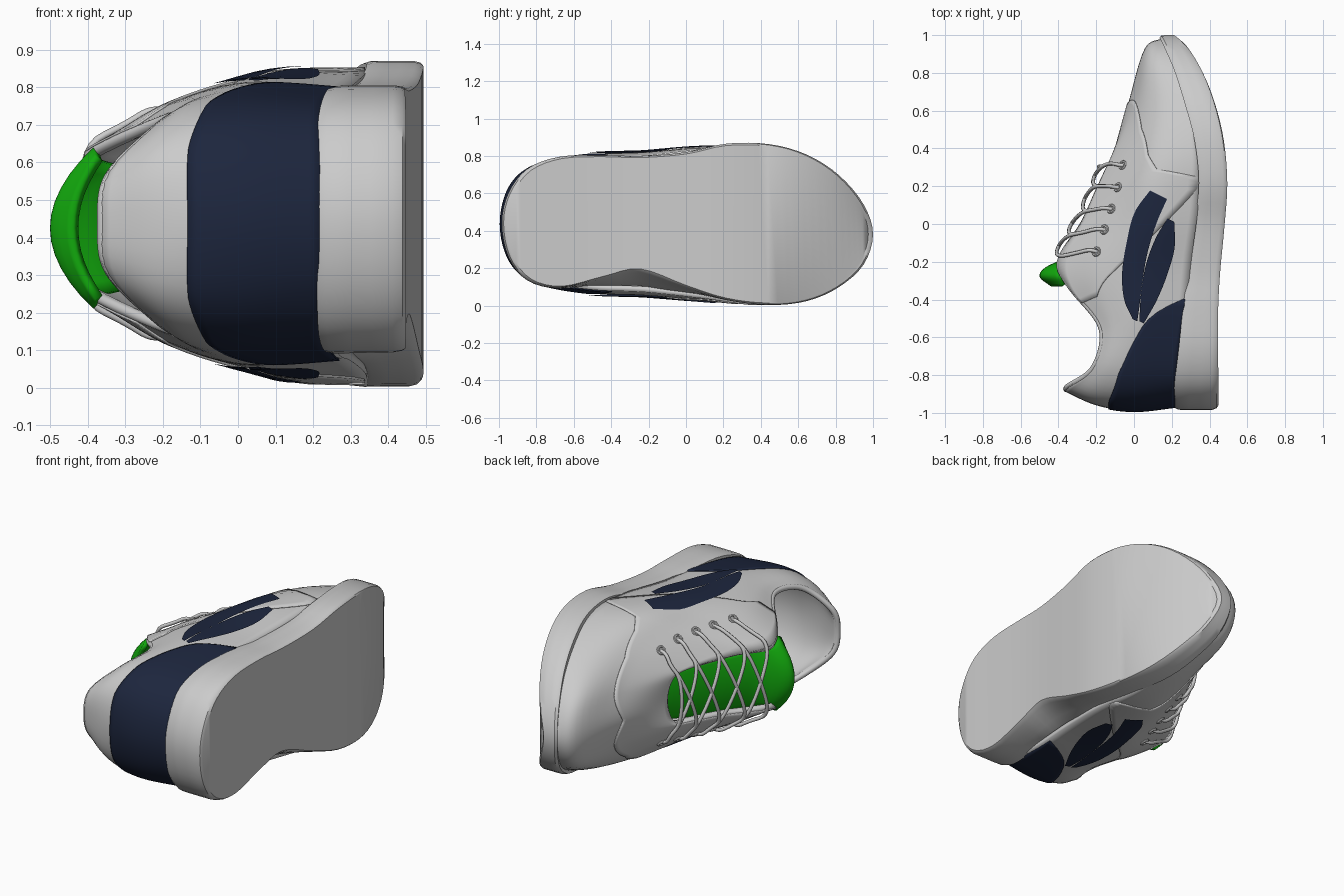
import bpy, bmesh, math
from mathutils import Vector
from mathutils.bvhtree import BVHTree

if "Cube" in bpy.data.objects:
    bpy.data.objects.remove(bpy.data.objects["Cube"])


def catmull(p, t):
    a, b, c, d = p
    return 0.5 * (2 * b + (c - a) * t + (2 * a - 5 * b + 4 * c - d) * t * t + (3 * b - a - 3 * c + d) * t ** 3)


def closed(pts, s):
    i, n = math.floor(s), len(pts)
    return catmull([pts[(i + k) % n] for k in (-1, 0, 1, 2)], s - i)


def open_curve(pts, s):
    n = len(pts) - 1
    i = max(0, min(int(s), n - 1))
    first, last = 2 * pts[0] - pts[1], 2 * pts[n] - pts[n - 1]
    q = [first] + list(pts) + [last]
    return catmull(q[i:i + 4], s - i)


def table(pairs, x):
    for (a, fa), (b, fb) in zip(pairs, pairs[1:]):
        if x <= b:
            return fa + (fb - fa) * max(0, x - a) / (b - a)
    return pairs[-1][1]


def material(name, color):
    m = bpy.data.materials.new(name)
    m.diffuse_color = color
    m.use_nodes = True
    m.node_tree.nodes["Principled BSDF"].inputs["Base Color"].default_value = m.diffuse_color
    return m


NAVY = material("navy", (0.012, 0.019, 0.047, 1))
GREEN = material("green", (0.006, 0.40, 0.004, 1))


def finish(ob, mat=None, angle=40):
    if mat:
        ob.data.materials.append(mat)
    bpy.ops.object.select_all(action='DESELECT')
    ob.select_set(True)
    bpy.context.view_layer.objects.active = ob
    bpy.ops.object.shade_smooth_by_angle(angle=math.radians(angle))
    return ob


def grid(name, rows, wrap=False, caps=False, mat=None, thick=0, angle=40):
    n, m = len(rows[0]), len(rows)
    verts = [p for r in rows for p in r]
    faces = [(r * n + c, r * n + (c + 1) % n, (r + 1) * n + (c + 1) % n, (r + 1) * n + c)
             for r in range(m - 1) for c in range(n if wrap else n - 1)]
    if caps:  # strips across the closed outline, following its curvature
        for base in (0, (m - 1) * n):
            for i in range(n // 2):
                q = [i, i + 1, n - i - 1, (n - i) % n]
                faces.append([base + k for k in dict.fromkeys(q)])
    me = bpy.data.meshes.new(name)
    me.from_pydata([tuple(v) for v in verts], [], faces)
    if caps:
        bm = bmesh.new()
        bm.from_mesh(me)
        bmesh.ops.recalc_face_normals(bm, faces=bm.faces)
        bm.to_mesh(me)
        bm.free()
    ob = bpy.data.objects.new(name, me)
    bpy.context.collection.objects.link(ob)
    finish(ob, mat, angle)
    if thick:
        mod = ob.modifiers.new("thickness", 'SOLIDIFY')
        mod.thickness, mod.offset = thick, -1
    return ob


def tube(name, pts, radius):
    cu = bpy.data.curves.new(name, 'CURVE')
    cu.dimensions = '3D'
    cu.bevel_depth, cu.bevel_resolution, cu.resolution_u = radius, 2, 5
    cu.use_fill_caps = True
    sp = cu.splines.new('NURBS')
    sp.points.add(len(pts) - 1)
    for p, v in zip(sp.points, pts):
        p.co = (*v, 1)
    sp.use_endpoint_u, sp.order_u = True, 3
    ob = bpy.data.objects.new(name, cu)
    bpy.context.collection.objects.link(ob)
    return ob


# Upper: four half loops (y, x, half width), heel to toe, from sole seam to opening edge
HALF = [
    [(-.965, .24, 0), (-.925, .24, .17), (-.8, .24, .295), (-.52, .27, .35), (-.22, .30, .365),
     (.1, .34, .40), (.4, .34, .42), (.7, .29, .345), (.91, .21, .18), (.985, .15, 0)],
    [(-.99, 0, 0), (-.94, 0, .2), (-.8, 0, .315), (-.52, .03, .37), (-.24, .03, .38),
     (.06, .08, .40), (.34, .12, .395), (.63, .13, .315), (.86, .08, .18), (.925, .055, 0)],
    [(-.96, -.2, 0), (-.92, -.2, .19), (-.78, -.14, .305), (-.54, -.1, .34), (-.26, -.18, .32),
     (0, -.1, .32), (.22, -.04, .31), (.42, -.01, .26), (.6, -.01, .14), (.64, -.03, 0)],
    [(-.885, -.37, 0), (-.86, -.35, .135), (-.76, -.22, .265), (-.55, -.18, .295), (-.34, -.345, .225),
     (-.2, -.41, .18), (0, -.285, .165), (.18, -.2, .155), (.3, -.14, .13), (.33, -.115, 0)],
]


def full_loop(half):
    mid = lambda y: .437 - .075 * max(0, y - .2)
    a = [Vector((x, y, mid(y) + w)) for y, x, w in half]
    b = [Vector((x, y, mid(y) - w)) for y, x, w in half[-2:0:-1]]
    return a + b


LOOPS = [full_loop(h) for h in HALF]


def surf(s, t, off=0):
    f = lambda a, b: open_curve([closed(l, a) for l in LOOPS], b)
    p = f(s, t)
    if off:
        n = (f(s + .02, t) - f(s - .02, t)).cross(f(s, t + .02) - f(s, t - .02)).normalized()
        p = p + n * off
    return p


rows = [[surf(c / 5, r / 6) for c in range(90)] for r in range(19)]
upper = grid("upper", rows, wrap=True, thick=.03)
tree = BVHTree.FromPolygons([v.co.copy() for v in upper.data.vertices],
                            [tuple(p.vertices) for p in upper.data.polygons])

# Padded collar edge
tube("collar_edge", [surf(s / 4, 2.97, -.014) for s in range(-18, 19)], .016)

# Quarter and eyestay overlay around the throat
low = [(3.6, 2.3), (4, 1.6), (4.6, .8), (5.3, .03), (5.5, .03), (5.8, .95), (6.2, 1.3), (7, 1.65), (7.6, 1.75), (9, 2.04)]
cols = [3.6 + 10.8 * i / 108 for i in range(109)]
grid("quarter_overlay", [[surf(s, a + (2.98 - a) * r / 14, .006)
                          for s in cols for a in [table(low, min(s, 18 - s))]]
                         for r in range(15)], thick=.008)

# Heel counter wrap
top = [(0, 1.65), (1, 1.63), (2, 1.52), (2.5, 1.25), (3, .85), (3.25, .5), (3.42, .08)]
cols = [-3.42 + 6.84 * i / 56 for i in range(57)]
grid("heel_panel", [[surf(s, .05 + (table(top, abs(s)) - .05) * r / 10, .006) for s in cols]
                    for r in range(11)], mat=NAVY, thick=.01)

# Side stripes: centre line (x, y, half width) projected on both sides
STRIPES = [
    [(.13, .155, .045), (.06, .03, .058), (.015, -.13, .055), (-.01, -.29, .053), (-.012, -.42, .04), (.005, -.51, .012)],
    [(.195, .02, .018), (.165, -.1, .05), (.12, -.24, .056), (.08, -.38, .042), (.04, -.52, .012)],
]
for k, stripe in enumerate(STRIPES):
    line = [Vector(p) for p in stripe]
    for side, name in ((1, "outer"), (-1, "inner")):
        rows = []
        for i in range(25):
            p = open_curve(line, i / 24 * (len(line) - 1))
            row = []
            for j in range(5):
                w = (j - 2) / 2 * p.z
                hit, n, _, _ = tree.ray_cast(Vector((p.x + w, p.y - w * .5, 3 * side)), Vector((0, 0, -side)))
                row.append(hit + Vector((0, 0, .012 * side)))
            rows.append(row[::-side])
        grid(f"{name}_stripe_{k + 1}", rows, mat=NAVY)

# Sole: stations (y, low z, high z, top x, bottom x)
SOLE = [(-.985, .44, .44, .21, .447), (-.95, .26, .60, .21, .447), (-.85, .135, .73, .215, .447),
        (-.68, .095, .795, .235, .445), (-.45, .15, .805, .26, .446), (-.25, .19, .80, .285, .457),
        (0, .10, .82, .32, .48), (.22, .03, .866, .343, .494), (.45, .003, .862, .32, .476),
        (.65, .025, .805, .268, .43), (.82, .10, .695, .215, .365), (.95, .22, .54, .16, .285), (1, .38, .38, .135, .225)]
ring = [Vector((y, hi, xt, xb)) for y, lo, hi, xt, xb in SOLE]
ring += [Vector((y, lo, xt, xb)) for y, lo, hi, xt, xb in SOLE[-2:0:-1]]


def sole_point(s, scale, h):
    y, z, xt, xb = closed(ring, s)
    if z < .4:  # the arch flares out to meet the upper
        z -= .09 * h * math.exp(-((y + .25) / .25) ** 2)
    return Vector((xb + (xt - xb) * h, y * scale, .433 + (z - .433) * scale))


LEVELS = [(.975, 0), (.99, .04), (1, .15), (1, .4), (1, .65), (.998, .9), (.985, 1)]
grid("sole", [[sole_point(i / 4, f, h) for i in range(96)] for f, h in LEVELS], wrap=True, caps=True, angle=35)

# Tongue: stations (y, centre x, half width, side drop)
TONGUE = [Vector(p) for p in [(.37, -.06, .12, .02), (.15, -.165, .15, .02), (-.05, -.275, .16, .03),
                              (-.17, -.36, .17, .04), (-.23, -.47, .19, .09), (-.28, -.5, .215, .115),
                              (-.33, -.44, .19, .06)]]
rows = []
for i in range(25):
    y, x, w, d = open_curve(TONGUE, i / 4)
    rows.append([Vector((x + d * (j / 6) ** 2, y, .425 + w * j / 6)) for j in range(-6, 7)])
grid("tongue", [r[::-1] for r in rows], mat=GREEN, thick=.025)

# Eyelets and crossed laces: (eyelet position, edge position) along the eyestay
EYES = [(4.5, 5.05), (5.0, 5.6), (5.5, 6.25), (6.05, 7.0), (6.65, 7.8)]
for i, (s, _) in enumerate(EYES):
    for a, side in ((s, "outer"), (18 - s, "inner")):
        n = surf(a, 2.2, .1) - surf(a, 2.2)
        bpy.ops.mesh.primitive_torus_add(major_radius=.02, minor_radius=.007, major_segments=16, minor_segments=6,
                                         location=surf(a, 2.2, .009), rotation=n.to_track_quat('Z', 'Y').to_euler())
        bpy.context.object.name = f"{side}_eyelet_{i + 1}"
        finish(bpy.context.object)


def lace(name, i, j):
    def end(k, f):
        (a, b) = EYES[k]
        return [surf(f(a), 2.2, 0), surf(f(a + .1), 2.3, .028), surf(f((a + b) / 2), 2.6, .022), surf(f(b), 2.97, .03)]
    left, right = end(i, lambda s: s), end(j, lambda s: 18 - s)
    middle = (left[-1] + right[-1]) / 2 + Vector((-.02, 0, 0))
    tube(name, left + [middle] + right[::-1], .01)


for i in range(4):
    lace(f"lace_a_{i + 1}", i, i + 1)
    lace(f"lace_b_{i + 1}", i + 1, i)
lace("lace_front", 4, 4)
